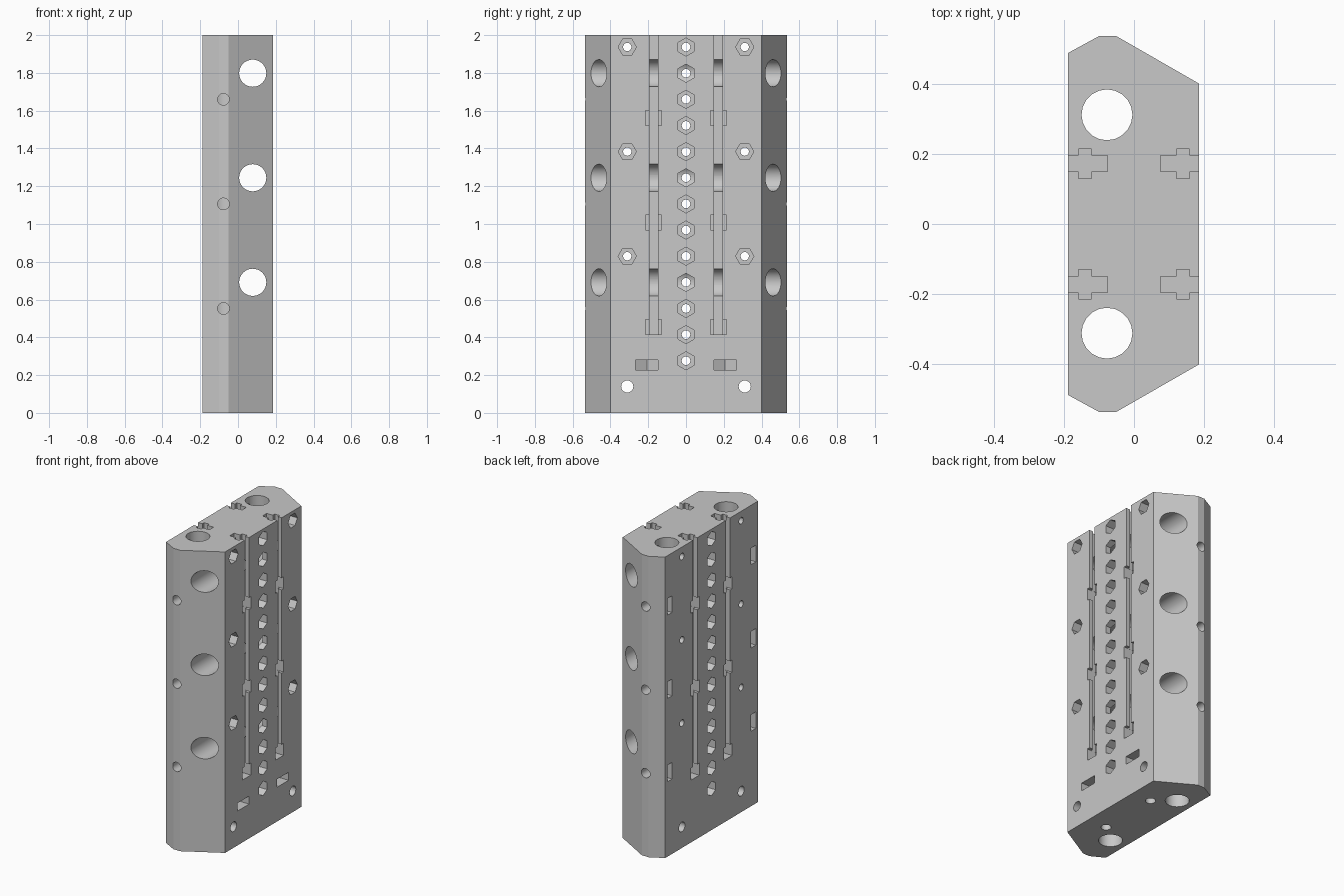
import bpy, bmesh
from math import cos, sin, tau, radians

cube = bpy.data.objects.get("Cube")
if cube:
    bpy.data.objects.remove(cube, do_unlink=True)

grey = bpy.data.materials.new("light_grey")
grey.use_nodes = True
grey.diffuse_color = (0.58, 0.58, 0.58, 1)
grey.node_tree.nodes["Principled BSDF"].inputs["Base Color"].default_value = (0.58, 0.58, 0.58, 1)


def ring(u, v, r, n=32, start=0.0):
    return [(u + r * cos(start + tau * i / n), v + r * sin(start + tau * i / n)) for i in range(n)]


def rect(u0, u1, v0, v1):
    return [(u0, v0), (u1, v0), (u1, v1), (u0, v1)]


def prism(bm, outline, axis, lo, hi):
    """Extrude a 2D outline between two planes across the given axis."""
    place = {"x": lambda u, v, t: (t, u, v),
             "y": lambda u, v, t: (u, t, v),
             "z": lambda u, v, t: (u, v, t)}[axis]
    a = [bm.verts.new(place(u, v, lo)) for u, v in outline]
    b = [bm.verts.new(place(u, v, hi)) for u, v in outline]
    bm.faces.new(a)
    bm.faces.new(b[::-1])
    for i in range(len(a)):
        j = (i + 1) % len(a)
        bm.faces.new((a[i], b[i], b[j], a[j]))


def finish(bm, name):
    bmesh.ops.recalc_face_normals(bm, faces=bm.faces)
    mesh = bpy.data.meshes.new(name)
    bm.to_mesh(mesh)
    bm.free()
    mesh.materials.append(grey)
    obj = bpy.data.objects.new(name, mesh)
    bpy.context.collection.objects.link(obj)
    return obj


# Solid block with bevelled ends
half = [(0.185, 0.40), (-0.05, 0.535), (-0.10, 0.535), (-0.188, 0.487)]
bm = bmesh.new()
prism(bm, half + [(x, -y) for x, y in reversed(half)], "z", 0, 2)
block = finish(bm, "drilled_block")
bpy.context.view_layer.objects.active = block
block.select_set(True)


def carve(bm, name):
    cutter = finish(bm, name)
    cutter.hide_render = True
    mod = block.modifiers.new(name, "BOOLEAN")
    mod.operation = "DIFFERENCE"
    mod.solver = "EXACT"
    mod.object = cutter
    bpy.ops.object.modifier_apply(modifier=mod.name)
    bpy.data.objects.remove(cutter, do_unlink=True)


SIDES = (-1, 1)
STEP = 0.1384
centre_z = [0.276 + STEP * i for i in range(13)]
outer_z = centre_z[4::4]

# Large bores: crosswise and lengthwise
bm = bmesh.new()
for z in centre_z[3::4]:
    prism(bm, ring(0.078, z, 0.072), "y", -0.7, 0.7)
for s in SIDES:
    prism(bm, ring(-0.077, s * 0.311, 0.0725, 20), "z", -0.1, 2.1)
carve(bm, "large_bores")

# Small screw holes
bm = bmesh.new()
for z in centre_z:
    prism(bm, ring(0, z, 0.023, 20), "x", -0.3, 0.3)
for s in SIDES:
    for z in outer_z:
        prism(bm, ring(s * 0.311, z, 0.022, 20), "x", -0.3, 0.3)
    prism(bm, ring(s * 0.311, 0.14, 0.032, 20), "x", -0.3, 0.3)
    prism(bm, ring(0.045, s * 0.207, 0.031, 20), "z", -0.1, 0.36)
    for z in centre_z[2::4]:
        prism(bm, ring(-0.077, z, 0.031, 20), "y", s * 0.36, s * 0.7)
carve(bm, "screw_holes")

# Hexagonal pockets, nut traps and narrow slots
bm = bmesh.new()
for f in SIDES:
    for z in centre_z:
        prism(bm, ring(0, z, 0.048, 6, tau / 4), "x", f * 0.085, f * 0.3)
for s in SIDES:
    for z in outer_z:
        prism(bm, ring(s * 0.311, z, 0.048, 6), "x", 0.085, 0.3)
    y = s * 0.207
    trap = [(0.3, y - 0.06), (0.3, y + 0.06), (0.01, y + 0.06), (-0.024, y), (0.01, y - 0.06)]
    prism(bm, trap, "z", 0.228, 0.281)
    for z in centre_z[2::4]:
        trap = [(-0.3, z - 0.055), (-0.3, z + 0.055), (-0.04, z + 0.055),
                (-0.008, z), (-0.04, z - 0.055)]
        prism(bm, trap, "y", s * 0.415, s * 0.465)
    for f in SIDES:
        prism(bm, rect(f * 0.075, f * 0.3, s * 0.172 - 0.0225, s * 0.172 + 0.0225), "z", 0.415, 2.1)
carve(bm, "pockets_and_slots")

# Wide undercut inside each slot
bm = bmesh.new()
for f in SIDES:
    for s in SIDES:
        prism(bm, rect(f * 0.121, f * 0.158, s * 0.172 - 0.042, s * 0.172 + 0.042), "z", 0.416, 2.1)
carve(bm, "slot_undercuts")

# Entry windows along each slot
bm = bmesh.new()
for f in SIDES:
    for s in SIDES:
        for z in (0.414, 0.9676, 1.5212):
            prism(bm, rect(f * 0.12, f * 0.3, s * 0.172 - 0.043, s * 0.172 + 0.043), "z", z, z + 0.08)
carve(bm, "slot_windows")

bpy.ops.object.shade_smooth_by_angle(angle=radians(25))
